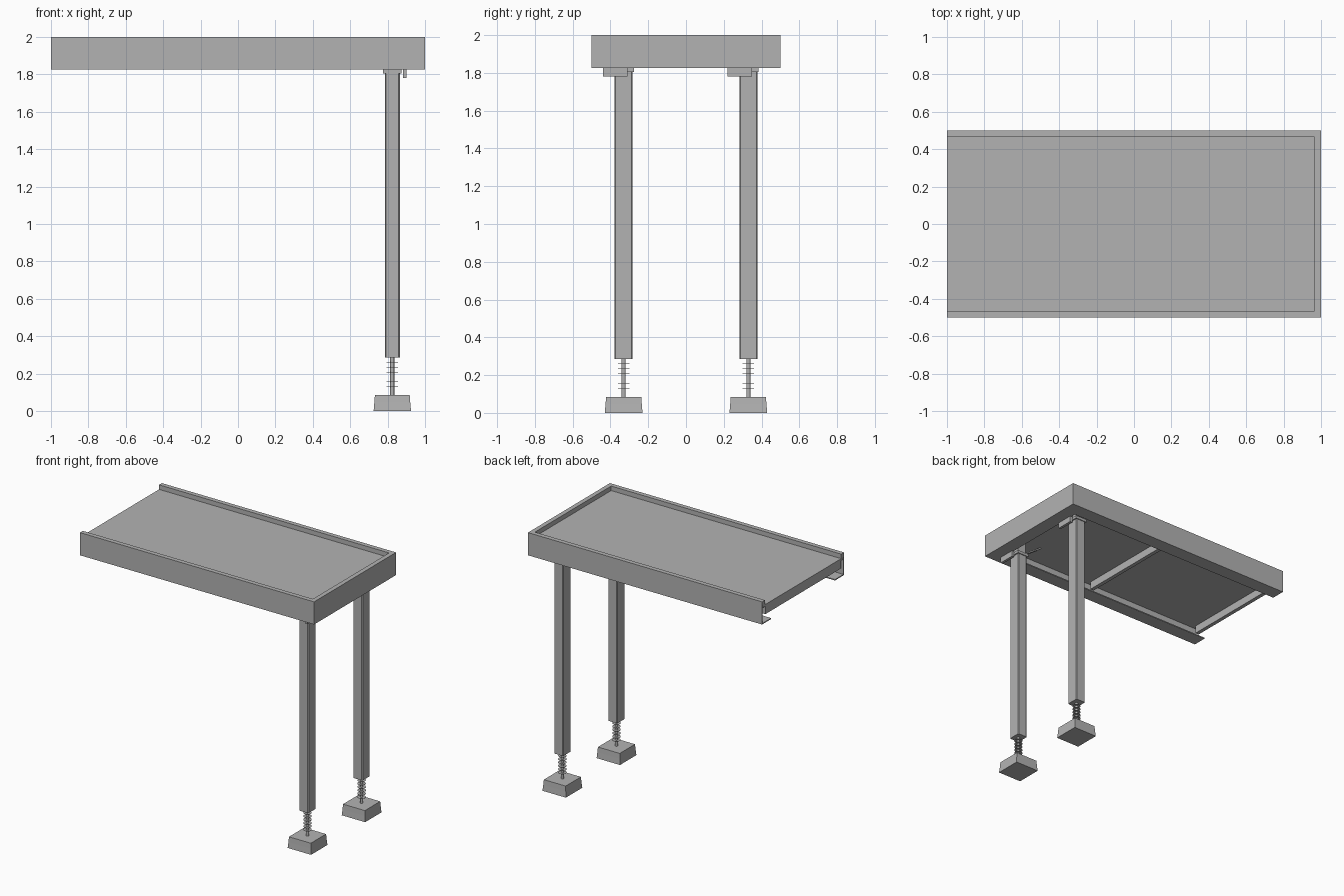
import bpy, bmesh, math
from mathutils import Vector

cube = bpy.data.objects.get("Cube")
if cube:
    bpy.data.objects.remove(cube, do_unlink=True)

GREY = (0.45, 0.45, 0.45, 1)
metal = bpy.data.materials.new("grey_metal")
metal.use_nodes = True
metal.diffuse_color = GREY
metal.node_tree.nodes["Principled BSDF"].inputs["Base Color"].default_value = GREY


def finish(name, bm):
    bmesh.ops.recalc_face_normals(bm, faces=bm.faces)
    mesh = bpy.data.meshes.new(name)
    bm.to_mesh(mesh)
    bm.free()
    mesh.materials.append(metal)
    obj = bpy.data.objects.new(name, mesh)
    bpy.context.collection.objects.link(obj)
    return obj


def box(name, low, high, taper=1.0, chamfer=0.0):
    """Box between two corners; taper scales the top face."""
    low, high = Vector(low), Vector(high)
    mid, size = (low + high) / 2, high - low
    bm = bmesh.new()
    bmesh.ops.create_cube(bm, size=1)
    for v in bm.verts:
        k = taper if v.co.z > 0 else 1.0
        v.co = mid + Vector((v.co.x * size.x * k, v.co.y * size.y * k, v.co.z * size.z))
    if chamfer:
        upright = [e for e in bm.edges
                   if abs(e.verts[0].co.z - e.verts[1].co.z) > size.z / 2]
        bmesh.ops.bevel(bm, geom=upright, offset=chamfer, segments=1, affect='EDGES')
    return finish(name, bm)


def cylinder(name, centre, radius, depth, sides=16):
    bm = bmesh.new()
    bmesh.ops.create_cone(bm, cap_ends=True, segments=sides, radius1=radius,
                          radius2=radius, depth=depth)
    bmesh.ops.translate(bm, verts=bm.verts, vec=centre)
    return finish(name, bm)


def strut(name, start, end, width):
    """Flat strip running between two points in the xz plane."""
    a, b = Vector(start), Vector(end)
    side = Vector((0, width / 2, 0))
    thick = (b - a).cross(side).normalized() * 0.005
    bm = bmesh.new()
    rings = [[bm.verts.new(p + s * side + t * thick)
              for s, t in ((-1, -1), (1, -1), (1, 1), (-1, 1))] for p in (a, b)]
    for i in range(4):
        j = (i + 1) % 4
        bm.faces.new((rings[0][i], rings[0][j], rings[1][j], rings[1][i]))
    for ring in rings:
        bm.faces.new(ring)
    return finish(name, bm)


# Edge channel: one folded profile (inset from outer edge, height),
# swept with mitred corners round three sides
TOP, BOTTOM, SHEET, LIP, FLANGE = 2.0, 1.825, 0.008, 0.035, 0.11
profile = [(0, BOTTOM), (0, TOP), (LIP, TOP), (LIP, TOP - 0.035),
           (SHEET, TOP - 0.035), (SHEET, BOTTOM + SHEET),
           (FLANGE, BOTTOM + SHEET), (FLANGE, BOTTOM)]
bm = bmesh.new()
sections = [[bm.verts.new((x - (d if x > 0 else 0), s * (0.5 - d), z)) for d, z in profile]
            for x, s in ((-1, -1), (1, -1), (1, 1), (-1, 1))]
for a, b in zip(sections, sections[1:]):
    for i in range(len(profile)):
        j = (i + 1) % len(profile)
        bm.faces.new((a[i], a[j], b[j], b[i]))
bm.faces.new(sections[0])
bm.faces.new(sections[-1])
finish("edge_channel", bm)

# Deck panel and the ribs beneath it
DECK = 1.965
box("deck_panel", (-1, -0.49, DECK - 0.015), (0.99, 0.49, DECK))
for name, x in (("end_rib", -0.985), ("middle_rib", 0.015)):
    box(name, (x - 0.015, -0.46, 1.89), (x + 0.015, 0.46, DECK - 0.015))

# Legs, screw jacks and feet
LEG_X = 0.825
for side, y in (("front", -0.33), ("back", 0.33)):
    box(side + "_leg", (LEG_X - 0.04, y - 0.048, 0.285),
        (LEG_X + 0.04, y + 0.048, 1.805), chamfer=0.006)
    box(side + "_leg_cap", (LEG_X - 0.05, y - 0.055, 1.805), (LEG_X + 0.05, y + 0.055, 1.826))
    box(side + "_leg_socket", (LEG_X - 0.035, y - 0.04, 1.826), (LEG_X + 0.035, y + 0.04, 1.951))
    box(side + "_latch_plate", (0.882, y - 0.11, 1.78), (0.902, y + 0.02, 1.85))
    strut(side + "_brace", (LEG_X - 0.04, y, 1.84), (LEG_X - 0.2, y, 1.95), 0.04)

    cylinder(side + "_jack_screw", (LEG_X, y, 0.185), 0.011, 0.21)
    for i in range(6):
        cylinder(side + "_thread_ring", (LEG_X, y, 0.13 + i * 0.026), 0.03, 0.002)

    box(side + "_foot_base", (LEG_X - 0.1, y - 0.1, 0), (LEG_X + 0.1, y + 0.1, 0.045), taper=0.96)
    box(side + "_foot_top", (LEG_X - 0.096, y - 0.096, 0.045),
        (LEG_X + 0.096, y + 0.096, 0.085), taper=0.97)
